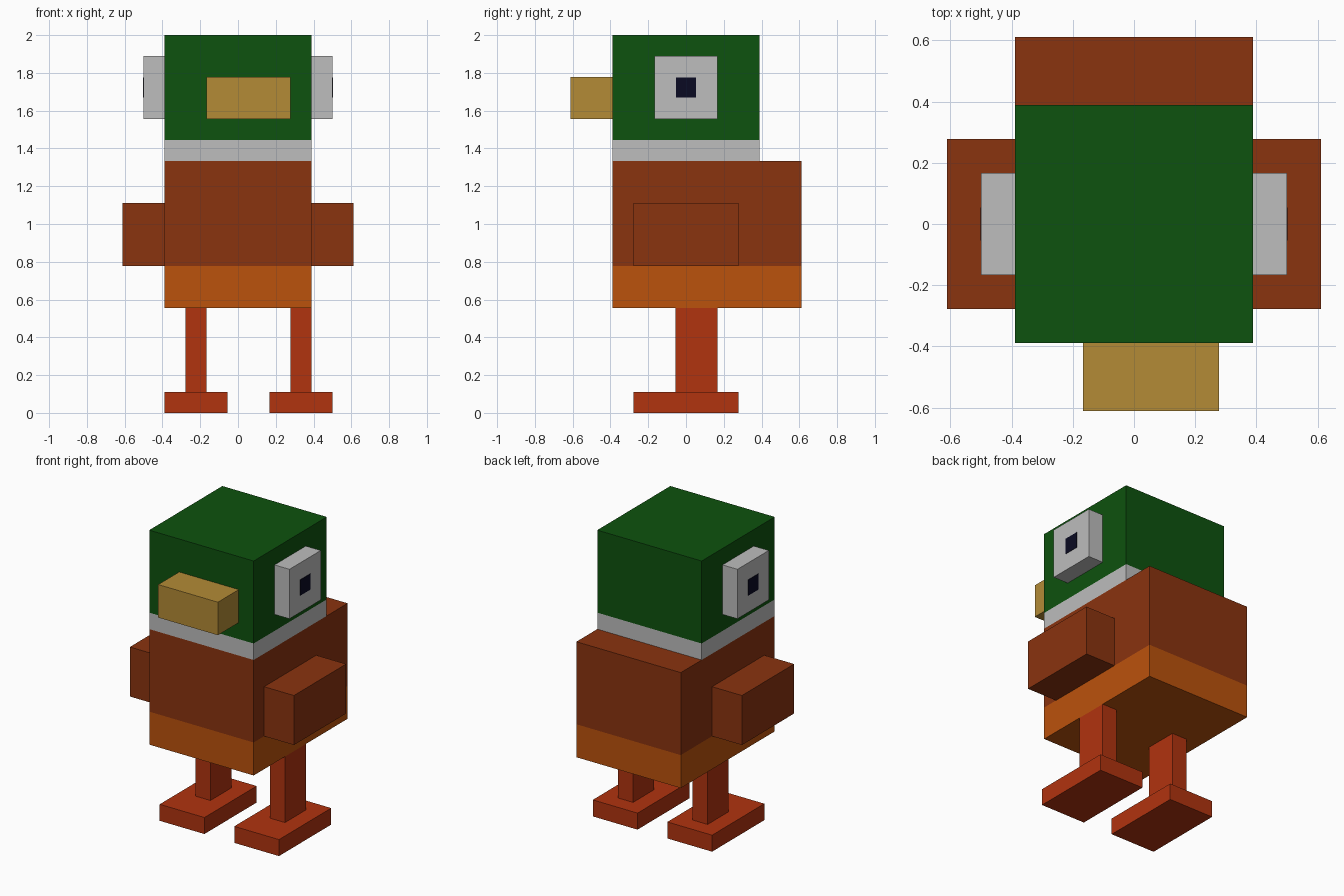
import bpy, bmesh
from mathutils import Vector

cube = bpy.data.objects.get("Cube")
if cube:
    bpy.data.objects.remove(cube, do_unlink=True)

U = 1 / 9  # one grid unit of the blocky design


def material(name, hex_code):
    """Flat material from an sRGB hex colour, stored as linear values."""
    rgb = [int(hex_code[i:i + 2], 16) / 255 for i in (0, 2, 4)]
    lin = [c / 12.92 if c <= 0.04045 else ((c + 0.055) / 1.055) ** 2.4 for c in rgb]
    mat = bpy.data.materials.new(name)
    mat.use_nodes = True
    mat.diffuse_color = (*lin, 1)
    bsdf = mat.node_tree.nodes["Principled BSDF"]
    bsdf.inputs["Base Color"].default_value = (*lin, 1)
    bsdf.inputs["Roughness"].default_value = 0.9
    return mat


green = material("head green", "0D520E")
white = material("soft white", "BDBDBD")
brown = material("plumage brown", "8A330F")
orange = material("belly orange", "BB520C")
red = material("leg red", "B1330F")
ochre = material("beak ochre", "B38B36")
navy = material("pupil navy", "0A0A22")


def box(name, x, y, z, mat, lower=None, split=None):
    """Box from (min, max) ranges in grid units; faces under split get the lower material."""
    lo, hi = (Vector(p) * U for p in zip(x, y, z))
    bm = bmesh.new()
    bmesh.ops.create_cube(bm, size=1)
    for v in bm.verts:
        v.co = (lo + hi) / 2 + v.co * (hi - lo)
    if lower:
        bmesh.ops.bisect_plane(bm, geom=bm.verts[:] + bm.edges[:] + bm.faces[:],
                               plane_co=(0, 0, split * U), plane_no=(0, 0, 1))
        for f in bm.faces:
            f.material_index = int(f.calc_center_median().z < split * U)
    mesh = bpy.data.meshes.new(name)
    bm.to_mesh(mesh)
    bm.free()
    mesh.materials.append(mat)
    if lower:
        mesh.materials.append(lower)
    obj = bpy.data.objects.new(name, mesh)
    bpy.context.collection.objects.link(obj)
    return obj


# Body with orange belly, head with white collar, off-centre beak
box("body", (-3.5, 3.5), (-3.5, 5.5), (5, 12), brown, orange, 7)
box("head", (-3.5, 3.5), (-3.5, 3.5), (12, 18), green, white, 13)
box("beak", (-1.5, 2.5), (-5.5, -3.5), (14, 16), ochre)

# Wings, eyes and pupils on both sides
for side, s in (("left", 1), ("right", -1)):
    def span(a, b):
        return sorted((s * a, s * b))
    box(side + "_wing", span(3.5, 5.5), (-2.5, 2.5), (7, 10), brown)
    box(side + "_eye", span(3.5, 4.5), (-1.5, 1.5), (14, 17), white)
    box(side + "_pupil", span(4.48, 4.52), (-0.48, 0.48), (15.02, 15.98), navy)

# Legs and feet, the pair shifted half a unit to the left
for side, cx in (("left", 3), ("right", -2)):
    box(side + "_leg", (cx - 0.5, cx + 0.5), (-0.5, 1.5), (1, 5), red)
    box(side + "_foot", (cx - 1.5, cx + 1.5), (-2.5, 2.5), (0, 1), red)
